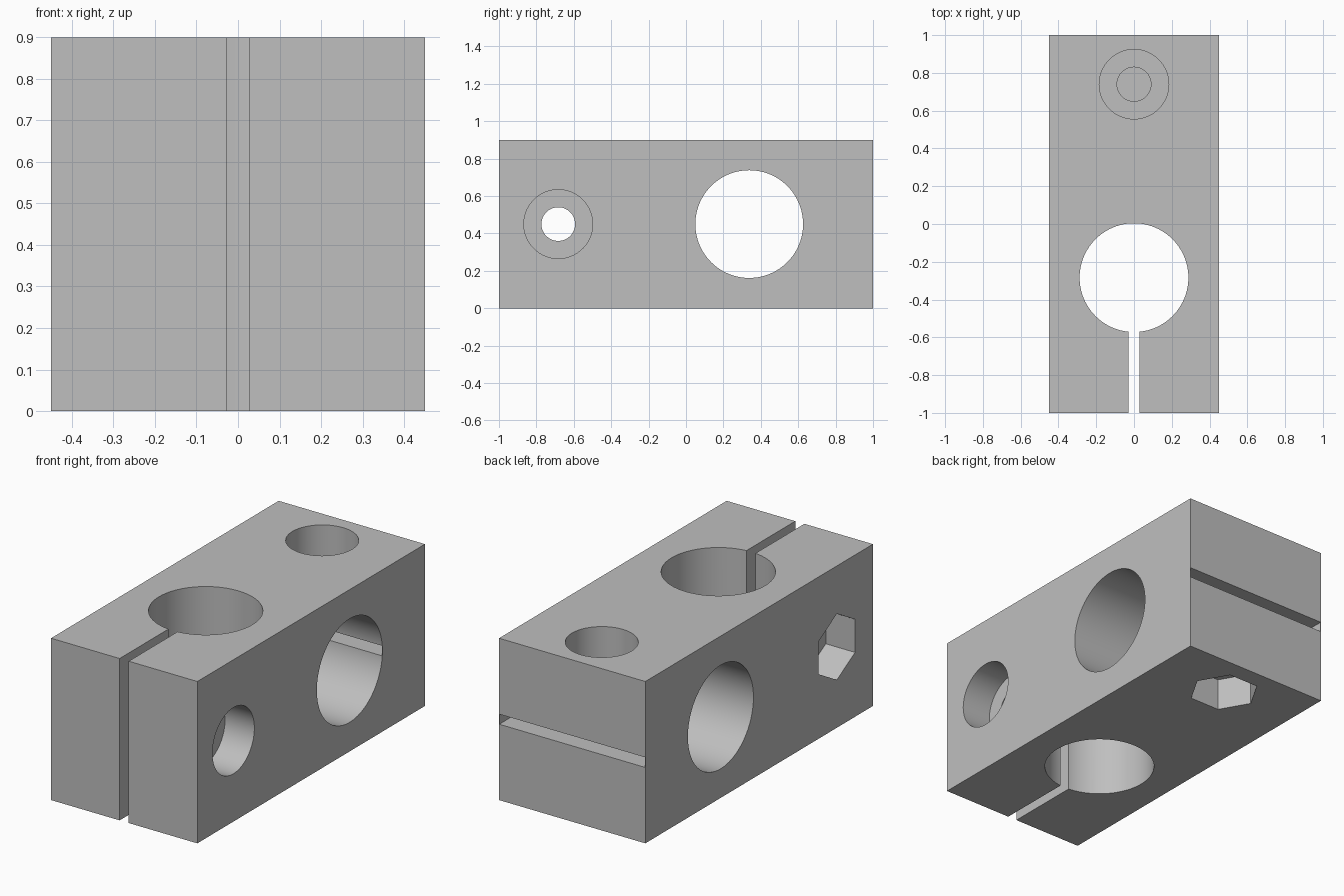
import bpy
import bmesh
from math import cos, sin, tau, radians

cube = bpy.data.objects.get("Cube")
if cube:
    bpy.data.objects.remove(cube, do_unlink=True)

WIDTH, LENGTH, HEIGHT = 0.9, 2.0, 0.9
HALF, MID = WIDTH / 2, HEIGHT / 2
BORE, HEAD, SHANK = 0.288, 0.184, 0.09   # hole radii
RECESS = 0.18                            # depth of bolt head and nut pockets
GAP = 0.028                              # half width of the clamping slots
OVER = 0.1                               # cutter overshoot
SKIN = 0.0015                            # thin webs left closed


def new_object(name, bm):
    bmesh.ops.recalc_face_normals(bm, faces=bm.faces)
    mesh = bpy.data.meshes.new(name)
    bm.to_mesh(mesh)
    bm.free()
    obj = bpy.data.objects.new(name, mesh)
    bpy.context.collection.objects.link(obj)
    return obj


def box(name, low, high):
    bm = bmesh.new()
    bmesh.ops.create_cube(bm, size=1)
    for v in bm.verts:
        v.co = [(a + b) / 2 + c * (b - a) for a, b, c in zip(low, high, v.co)]
    return new_object(name, bm)


def prism(name, axis, y, radius, start, end, sides=96):
    """Round or hexagonal cutter along x or z, centred on the block."""
    bm = bmesh.new()
    rings = []
    for t in (start, end):
        ring = []
        for i in range(sides):
            u, v = radius * cos(tau * i / sides), radius * sin(tau * i / sides)
            ring.append(bm.verts.new((t, y + v, MID + u) if axis == "x" else (u, y + v, t)))
        bm.faces.new(ring)
        rings.append(ring)
    a, b = rings
    for i in range(sides):
        j = (i + 1) % sides
        bm.faces.new((a[i], a[j], b[j], b[i]))
    return new_object(name, bm)


block = box("clamp_block", (-HALF, -LENGTH / 2, 0), (HALF, LENGTH / 2, HEIGHT))

bore_z_y, bore_x_y = -0.284, 0.338
bolt_x_y, bolt_z_y = -0.683, 0.74
far = LENGTH / 2 + OVER

cutters = [
    # Upright rod bore and its slot through the front
    prism("upright_bore", "z", bore_z_y, BORE, -OVER, HEIGHT + OVER),
    box("front_slot", (-GAP, -far, -OVER), (GAP, bore_z_y, HEIGHT + OVER)),
    # Cross rod bore and its slot through the back
    prism("cross_bore", "x", bore_x_y, BORE, -HALF - OVER, HALF + OVER),
    box("back_slot", (-HALF + SKIN, bore_x_y, MID - GAP), (HALF - SKIN, far, MID + GAP)),
    # Cross bolt hole with head and nut pockets
    prism("cross_bolt_hole", "x", bolt_x_y, SHANK, -HALF - OVER, HALF + OVER),
    prism("cross_head_pocket", "x", bolt_x_y, HEAD, HALF - RECESS, HALF + OVER),
    prism("cross_nut_pocket", "x", bolt_x_y, HEAD, -HALF - OVER, -HALF + RECESS, 6),
    # Upright bolt hole, closed by a thin web above the nut pocket
    prism("upright_bolt_hole", "z", bolt_z_y, SHANK, RECESS + SKIN, HEIGHT + OVER),
    prism("upright_head_pocket", "z", bolt_z_y, HEAD, HEIGHT - RECESS, HEIGHT + OVER),
    prism("upright_nut_pocket", "z", bolt_z_y, HEAD, -OVER, RECESS, 6),
]

bpy.ops.object.select_all(action="DESELECT")
block.select_set(True)
bpy.context.view_layer.objects.active = block
for cutter in cutters:
    cutter.hide_render = True
    mod = block.modifiers.new(cutter.name, "BOOLEAN")
    mod.operation = "DIFFERENCE"
    mod.solver = "EXACT"
    mod.object = cutter
    bpy.ops.object.modifier_apply(modifier=mod.name)
    bpy.data.objects.remove(cutter, do_unlink=True)

# Single plain grey
grey = bpy.data.materials.new("plain_grey")
grey.use_nodes = True
colour = (0.52, 0.52, 0.52, 1)
grey.diffuse_color = colour
grey.node_tree.nodes["Principled BSDF"].inputs["Base Color"].default_value = colour
block.data.materials.clear()
block.data.materials.append(grey)

bpy.ops.object.shade_smooth_by_angle(angle=radians(30))
